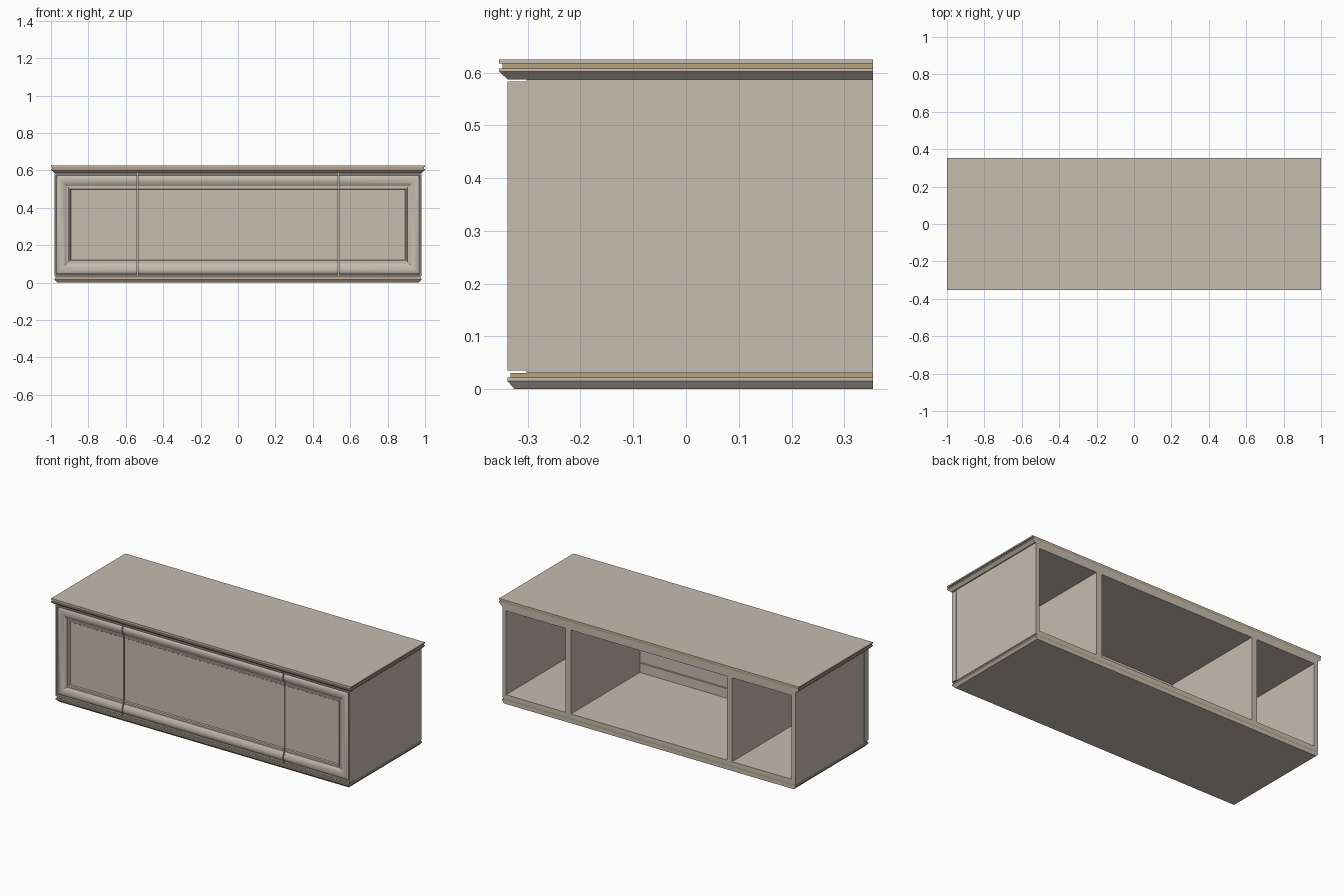
import bpy, bmesh, math
from mathutils import Vector

if "Cube" in bpy.data.objects:
    bpy.data.objects.remove(bpy.data.objects["Cube"])


def material(name, rgb):
    m = bpy.data.materials.new(name)
    m.diffuse_color = (*rgb, 1)
    m.use_nodes = True
    m.node_tree.nodes["Principled BSDF"].inputs["Base Color"].default_value = m.diffuse_color
    return m


BEIGE = material("warm beige paint", (0.57, 0.505, 0.435))
TAN = material("tan wood strip", (0.48, 0.36, 0.21))
BACK = 0.354


def finish(name, bm, mat, smooth=False):
    bmesh.ops.recalc_face_normals(bm, faces=bm.faces)
    me = bpy.data.meshes.new(name)
    bm.to_mesh(me)
    bm.free()
    me.materials.append(mat)
    ob = bpy.data.objects.new(name, me)
    bpy.context.collection.objects.link(ob)
    if smooth:
        bpy.ops.object.select_all(action='DESELECT')
        ob.select_set(True)
        bpy.context.view_layer.objects.active = ob
        bpy.ops.object.shade_smooth_by_angle(angle=math.radians(28))
    return ob


def loft(bm, loops):
    """Skin a list of four-point rings and cap both ends."""
    rings = [[bm.verts.new(p) for p in ring] for ring in loops]
    for a, b in zip(rings, rings[1:]):
        for i in range(4):
            j = (i + 1) % 4
            bm.faces.new((a[i], a[j], b[j], b[i]))
    bm.faces.new(rings[0])
    bm.faces.new(rings[-1])


def tier(name, mat, *levels):
    """Horizontal slab; each level is (z, half width, front y), flush at the back."""
    bm = bmesh.new()
    loft(bm, [[(-w, f, z), (w, f, z), (w, BACK, z), (-w, BACK, z)]
              for z, w, f in levels])
    finish(name, bm, mat)


def box(name, x0, x1, y0, y1, z0, z1):
    bm = bmesh.new()
    loft(bm, [[(x0, y0, z), (x1, y0, z), (x1, y1, z), (x0, y1, z)] for z in (z0, z1)])
    finish(name, bm, BEIGE)


# Plinth moulding with its tan strip
tier("base_moulding", BEIGE, (0, 0.967, -0.325), (0.015, 0.98, -0.338), (0.022, 0.98, -0.338))
tier("base_strip", TAN, (0.022, 0.975, -0.333), (0.031, 0.975, -0.333))

# Top moulding, tan strip and table top
tier("top_moulding", BEIGE, (0.587, 0.984, -0.338), (0.602, 1.0, -0.354), (0.608, 1.0, -0.354))
tier("top_strip", TAN, (0.608, 0.994, -0.348), (0.617, 0.994, -0.348))
tier("table_top", BEIGE, (0.617, 1.0, -0.354), (0.625, 1.0, -0.354))

# Open-backed carcass
CF = -0.302
box("carcass_floor", -0.953, 0.953, CF, BACK, 0.031, 0.056)
box("carcass_ceiling", -0.953, 0.953, CF, BACK, 0.562, 0.587)
for side, s in (("left", -1), ("right", 1)):
    for part, a, b, z0, z1 in (("side_panel", 0.953, 0.978, 0.031, 0.587),
                               ("divider", 0.52, 0.556, 0.056, 0.562)):
        x0, x1 = sorted((s * a, s * b))
        box(f"{side}_{part}", x0, x1, CF, BACK, z0, z1)

# Front: one moulded frame with a recessed panel, cut into two doors and a drawer front.
# Profile is (distance in from the edge, y): back recess, lip, cushion, bead, panel.
profile = [(0.078, -0.312), (0.078, CF), (0, CF), (0, -0.338), (0.007, -0.338), (0.008, -0.329)]
for i in range(13):
    u = i / 12
    profile.append((0.010 + 0.056 * u, -0.328 - 0.011 * math.sin(math.pi * u ** 0.85) ** 0.9 * 0.9 + 0.003 * u))
profile += [(0.067, -0.321), (0.074, -0.321), (0.076, -0.327), (0.082, -0.327), (0.086, -0.321)]


def front_piece(name, x0, x1):
    bm = bmesh.new()
    loops = []
    for t, y in profile:
        w, z0, z1 = 0.98 - t, 0.035 + t, 0.583 - t
        loops.append([(-w, y, z0), (w, y, z0), (w, y, z1), (-w, y, z1)])
    loft(bm, loops)
    for x, n in ((x0, -1), (x1, 1)):
        if abs(x) > 0.97:
            continue
        cut = bmesh.ops.bisect_plane(bm, geom=bm.verts[:] + bm.edges[:] + bm.faces[:],
                                     plane_co=Vector((x, 0, 0)), plane_no=Vector((n, 0, 0)),
                                     clear_outer=True)
        edges = [e for e in cut["geom_cut"] if isinstance(e, bmesh.types.BMEdge)]
        bmesh.ops.triangle_fill(bm, edges=edges, use_beauty=True)
    finish(name, bm, BEIGE, smooth=True)


front_piece("left_door", -0.98, -0.540)
front_piece("centre_front", -0.534, 0.534)
front_piece("right_door", 0.540, 0.98)
